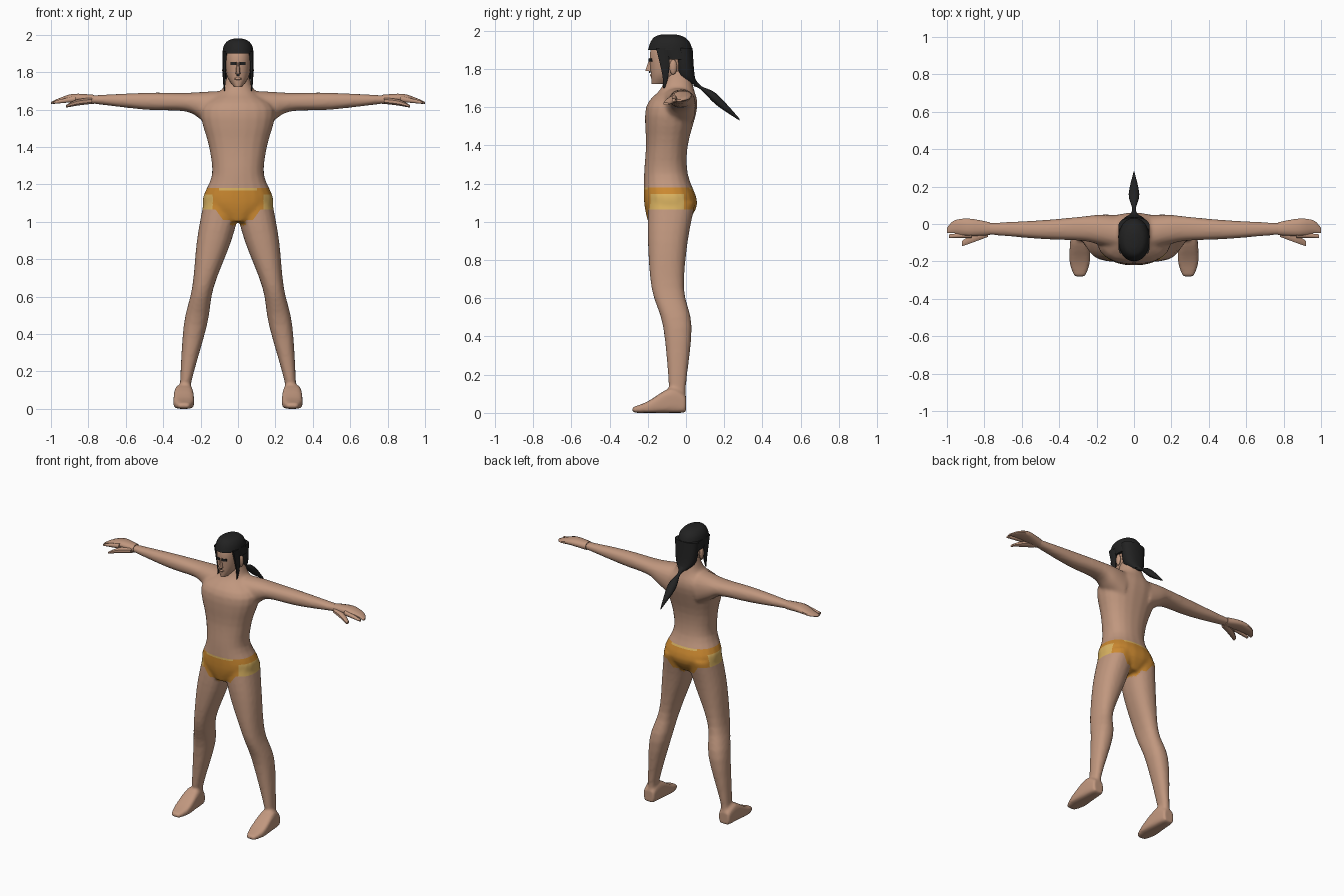
import bpy, bmesh, math
from mathutils import Matrix, Vector

cube = bpy.data.objects.get("Cube")
if cube:
    bpy.data.objects.remove(cube, do_unlink=True)


def material(name, red, green, blue):
    mat = bpy.data.materials.new(name)
    mat.use_nodes = True
    mat.diffuse_color = (red, green, blue, 1)
    shader = mat.node_tree.nodes["Principled BSDF"]
    shader.inputs["Base Color"].default_value = mat.diffuse_color
    shader.inputs["Roughness"].default_value = .8
    return mat


SKIN = material("skin", .53, .31, .21)
HAIR = material("black hair", .016, .016, .016)
ORANGE = material("orange cloth", .6, .25, .03)
YELLOW = material("yellow cloth", .7, .45, .12)


def smooth_rows(rows, steps=4):
    """Pass a smooth curve through the key sections."""
    rows = [Vector(row) for row in rows]
    last = len(rows) - 1
    for i in range(last):
        before, start = rows[max(i - 1, 0)], rows[i]
        end, after = rows[i + 1], rows[min(i + 2, last)]
        for step in range(steps):
            u = step / steps
            tangent_in, tangent_out = (end - before) / 2, (after - start) / 2
            blend = u * u * (3 - 2 * u)
            yield (start.lerp(end, blend) + tangent_in * (u * (1 - u) ** 2)
                   - tangent_out * (u * u * (1 - u)))
    yield rows[last]


def loft(bm, axis, rows, side=1, power=2.3, sides=20):
    """Skin rounded sections given as (place on axis, low a, high a, low b, high b)."""
    rings = []
    for place, low_a, high_a, low_b, high_b in smooth_rows(rows):
        ring = []
        for i in range(sides):
            angle = math.tau * (i + .5) / sides
            c, s = math.cos(angle), math.sin(angle)
            c = math.copysign(abs(c) ** (2 / power), c)
            s = math.copysign(abs(s) ** (2 / power), s)
            a = (low_a + high_a + (high_a - low_a) * c) / 2
            b = (low_b + high_b + (high_b - low_b) * s) / 2
            x, y, z = {"x": (place, a, b), "y": (a, place, b), "z": (a, b, place)}[axis]
            ring.append(bm.verts.new((x * side, y, z)))
        rings.append(ring)
    for lower, upper in zip(rings, rings[1:]):
        for i in range(sides):
            j = (i + 1) % sides
            bm.faces.new((lower[i], lower[j], upper[j], upper[i]))
    bm.faces.new(rings[0])
    bm.faces.new(rings[-1])


def centred(rows):
    """Turn (place, half width, low, high) into symmetric sections."""
    return [(place, -half, half, low, high) for place, half, low, high in rows]


def finish(name, bm, mat):
    bmesh.ops.recalc_face_normals(bm, faces=bm.faces)
    mesh = bpy.data.meshes.new(name)
    bm.to_mesh(mesh)
    bm.free()
    obj = bpy.data.objects.new(name, mesh)
    bpy.context.collection.objects.link(obj)
    mesh.materials.append(mat)
    bpy.ops.object.select_all(action="DESELECT")
    obj.select_set(True)
    bpy.context.view_layer.objects.active = obj
    bpy.ops.object.shade_smooth_by_angle(angle=math.radians(50))
    return obj


# Torso and neck
bm = bmesh.new()
loft(bm, "z", centred([
    (1, .07, -.2, .01), (1.1, .19, -.22, .06), (1.25, .14, -.22, .01),
    (1.4, .155, -.21, .01), (1.6, .2, -.21, .06), (1.7, .09, -.13, .04),
    (1.8, .055, -.1, .02)]))

for side in (1, -1):
    # Arm
    loft(bm, "x", [(.1, -.14, .05, 1.48, 1.7), (.19, -.11, .05, 1.54, 1.695),
                   (.28, -.09, .04, 1.59, 1.69), (.5, -.08, .02, 1.6, 1.69),
                   (.8, -.055, .005, 1.635, 1.675)], side)
    # Leg
    loft(bm, "z", [(1.1, -.02, .185, -.2, .05), (.9, .035, .22, -.2, .01),
                   (.65, .13, .245, -.18, -.01), (.45, .165, .29, -.12, .03),
                   (.14, .25, .31, -.09, 0), (.04, .25, .31, -.09, 0)], side)
    # Foot
    loft(bm, "y", [(0, .25, .33, 0, .09), (-.08, .24, .34, 0, .13),
                   (-.2, .235, .345, 0, .06), (-.28, .26, .32, 0, .03)], side, power=4)
body = finish("body", bm, SKIN)

# Merge the limbs into one soft surface
remesh = body.modifiers.new("merge", "REMESH")
remesh.mode = "VOXEL"
remesh.voxel_size = .01
soften = body.modifiers.new("soften", "SMOOTH")
soften.iterations = 6
for modifier in (remesh.name, soften.name):
    bpy.ops.object.modifier_apply(modifier=modifier)
body.data.materials.clear()
for mat in (SKIN, ORANGE, YELLOW):
    body.data.materials.append(mat)

# Briefs: cut clean borders, then colour faces by position
WAIST, BAND, PANEL, SIDE_HEM, CROTCH = 1.18, 1.168, 1.145, 1.065, 1.01
HEM_START, HEM_SLOPE, PANEL_EDGE = .08, 1.4, .135
bm = bmesh.new()
bm.from_mesh(body.data)
cuts = [((0, 0, z), (0, 0, 1)) for z in (WAIST, BAND, PANEL, SIDE_HEM, CROTCH)]
cuts.append(((0, -.01, 0), (0, 1, 0)))
for side in (1, -1):
    cuts.append(((side * HEM_START, 0, CROTCH), (-side * HEM_SLOPE, 0, 1)))
    cuts.append(((side * PANEL_EDGE, 0, 0), (1, 0, 0)))
for point, normal in cuts:
    near = [f for f in bm.faces if .97 < f.calc_center_median().z < 1.22]
    geom = set(near)
    for face in near:
        geom.update(face.verts)
        geom.update(face.edges)
    bmesh.ops.bisect_plane(bm, geom=list(geom), dist=1e-5, plane_co=point,
                           plane_no=Vector(normal).normalized())
for face in bm.faces:
    face.smooth = True
    x, y, z = face.calc_center_median()
    x = abs(x)
    hem = CROTCH + HEM_SLOPE * max(0, x - HEM_START)
    if x < HEM_START / 2:
        hem -= .03
    if min(hem, SIDE_HEM) < z < WAIST:
        band = z > BAND and x < .1
        panel = x > PANEL_EDGE and z < PANEL and y < -.01
        face.material_index = 2 if band or panel else 1
bm.to_mesh(body.data)
bm.free()

# Hands: palm with joined fingers, index finger and thumb
for side, label in ((1, "left"), (-1, "right")):
    bm = bmesh.new()
    loft(bm, "x", [(.77, -.06, .01, 1.628, 1.68), (.88, -.065, .03, 1.64, 1.685),
                   (.96, -.05, .02, 1.635, 1.66), (1, -.05, -.02, 1.63, 1.64)],
         side, sides=12)
    loft(bm, "x", [(.87, -.075, -.04, 1.64, 1.675), (.99, -.075, -.055, 1.63, 1.645)],
         side, sides=8)
    loft(bm, "x", [(.78, -.07, -.02, 1.63, 1.665), (.86, -.1, -.05, 1.62, 1.655),
                   (.92, -.12, -.09, 1.61, 1.625)], side, sides=8)
    finish(label + "_hand", bm, SKIN)

# Head with nose, lips and ears
bm = bmesh.new()
loft(bm, "z", centred([(1.72, .02, -.18, -.1), (1.78, .06, -.185, 0),
                       (1.88, .07, -.19, .02), (1.94, .06, -.17, .01)]))
loft(bm, "z", centred([(1.79, .014, -.215, -.16), (1.86, .006, -.19, -.16)]), sides=8)
loft(bm, "z", centred([(1.755, .01, -.18, -.16), (1.765, .02, -.19, -.16),
                       (1.775, .01, -.185, -.16)]), sides=8)
for side in (1, -1):
    place = Matrix.Translation((.073 * side, -.067, 1.81))
    bmesh.ops.create_uvsphere(bm, u_segments=10, v_segments=8, radius=.04,
                              matrix=place @ Matrix.Diagonal((.3, .5, 1, 1)))
finish("head", bm, SKIN)

# Eyes and nostrils as thin dark plates
bm = bmesh.new()
plates = [((.024 * s, -.185, 1.847), s * 24, (.032, .009, .015)) for s in (1, -1)]
plates.append(((0, -.19, 1.785), 0, (.016, .009, .012)))
for spot, turn, size in plates:
    place = Matrix.Translation(spot) @ Matrix.Rotation(math.radians(turn), 4, "Z")
    bmesh.ops.create_cube(bm, size=1, matrix=place @ Matrix.Diagonal((*size, 1)))
finish("eyes", bm, HAIR)

# Hair: crown, temples, back and two front locks
bm = bmesh.new()
loft(bm, "z", centred([(1.9, .085, -.2, .035), (1.94, .077, -.187, .02),
                       (1.968, .055, -.165, -.01), (1.98, .02, -.13, -.05)]), power=2.1)
loft(bm, "z", centred([(1.85, .085, -.13, .035), (1.91, .084, -.175, .035)]))
loft(bm, "z", centred([(1.72, .03, 0, .06), (1.77, .07, -.05, .045),
                       (1.91, .084, -.06, .035)]))
for side in (1, -1):
    loft(bm, "z", [(1.7, .07, .075, -.12, -.11), (1.77, .065, .082, -.125, -.09),
                   (1.91, .055, .083, -.16, -.08)], side, sides=8)
finish("hair", bm, HAIR)

# Ponytail
bm = bmesh.new()
loft(bm, "y", centred([(.04, .03, 1.71, 1.76), (.08, .01, 1.69, 1.71),
                       (.16, .03, 1.61, 1.67), (.28, .002, 1.53, 1.54)]),
     power=2, sides=10)
finish("ponytail", bm, HAIR)
